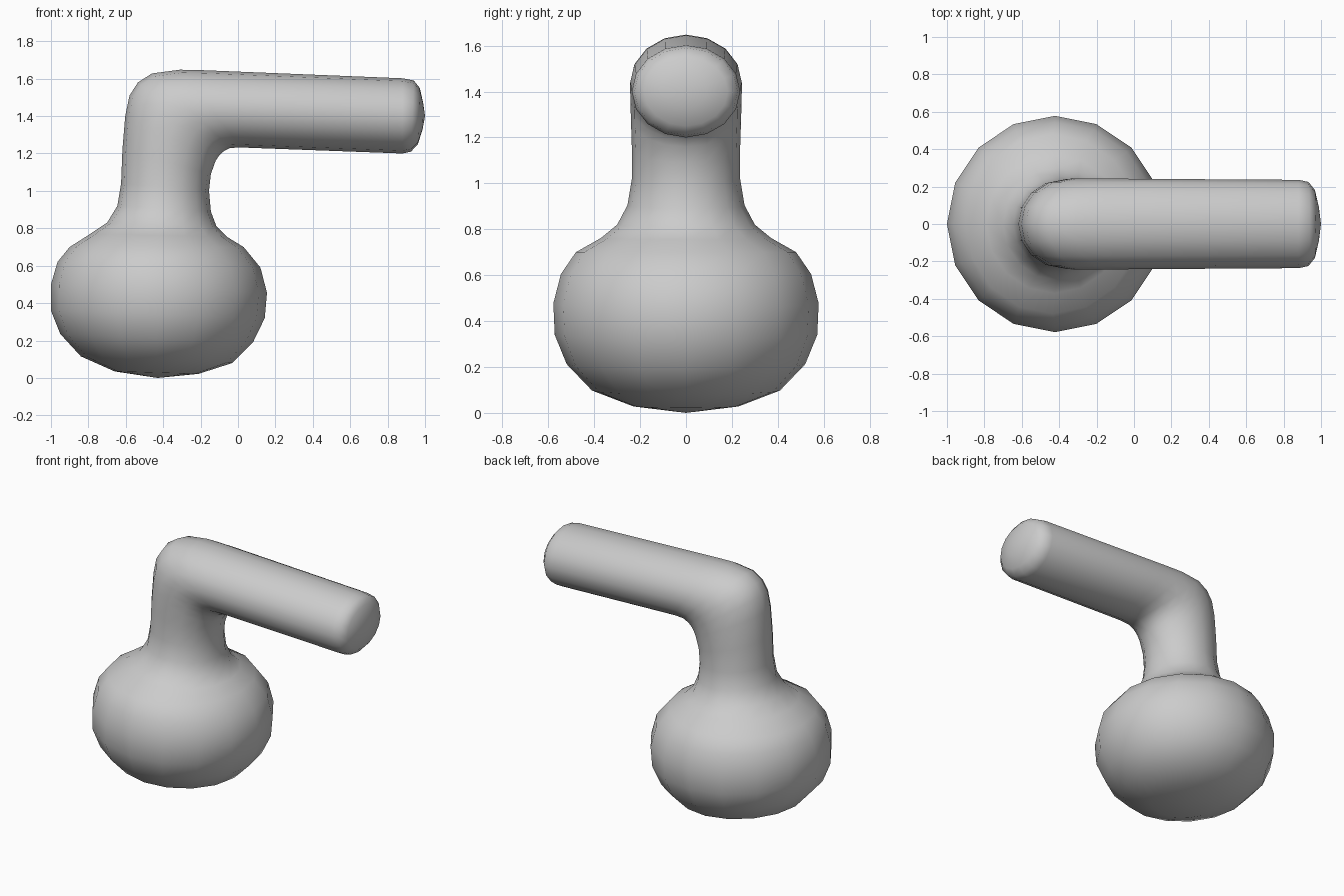
import bpy, bmesh, math
from mathutils import Vector

SIDES = 16

# Bulb, neck, bend, arm: each ring is outer (x, z), inner (x, z), half depth in y
rings = [
    (-0.66, 0.035, -0.21, 0.022, 0.23),
    (-0.84, 0.115, -0.03, 0.08, 0.41),
    (-0.95, 0.235, 0.08, 0.19, 0.52),
    (-1.00, 0.36, 0.143, 0.32, 0.572),
    (-1.00, 0.50, 0.155, 0.455, 0.578),
    (-0.965, 0.62, 0.12, 0.59, 0.545),
    (-0.90, 0.70, 0.03, 0.70, 0.48),
    (-0.79, 0.77, -0.06, 0.755, 0.37),
    (-0.70, 0.83, -0.115, 0.81, 0.30),
    (-0.645, 0.92, -0.145, 0.89, 0.255),
    (-0.625, 1.04, -0.155, 1.00, 0.236),
    (-0.618, 1.22, -0.145, 1.09, 0.236),
    (-0.603, 1.40, -0.12, 1.16, 0.24),
    (-0.58, 1.51, -0.10, 1.19, 0.242),
    (-0.535, 1.58, -0.075, 1.213, 0.243),
    (-0.46, 1.628, -0.04, 1.23, 0.244),
    (-0.31, 1.648, 0.02, 1.232, 0.243),
    (-0.18, 1.645, 0.10, 1.229, 0.242),
    (0.88, 1.602, 0.88, 1.20, 0.236),
    (0.94, 1.59, 0.925, 1.21, 0.225),
    (0.972, 1.55, 0.962, 1.25, 0.182),
    (0.99, 1.47, 0.987, 1.33, 0.09),
]

bm = bmesh.new()
loops = []
for ox, oz, ix, iz, half in rings:
    outer, inner = Vector((ox, 0, oz)), Vector((ix, 0, iz))
    mid, axis = (outer + inner) / 2, (inner - outer) / 2
    loop = []
    for k in range(SIDES):
        a = 2 * math.pi * k / SIDES
        loop.append(bm.verts.new(mid + axis * math.cos(a) + Vector((0, half * math.sin(a), 0))))
    loops.append(loop)

# Skin between neighbouring rings
for low, high in zip(loops, loops[1:]):
    for k in range(SIDES):
        n = (k + 1) % SIDES
        bm.faces.new((low[k], low[n], high[n], high[k]))

# Close both ends with fans
for loop, tip in ((loops[0], (-0.43, 0, 0.0)), (loops[-1], (1.0, 0, 1.40))):
    v = bm.verts.new(tip)
    for k in range(SIDES):
        bm.faces.new((loop[k], loop[(k + 1) % SIDES], v))

bmesh.ops.recalc_face_normals(bm, faces=bm.faces)
for f in bm.faces:
    f.smooth = True
mesh = bpy.data.meshes.new("bulb_with_bent_arm")
bm.to_mesh(mesh)
bm.free()
obj = bpy.data.objects.new("bulb_with_bent_arm", mesh)
bpy.context.collection.objects.link(obj)
